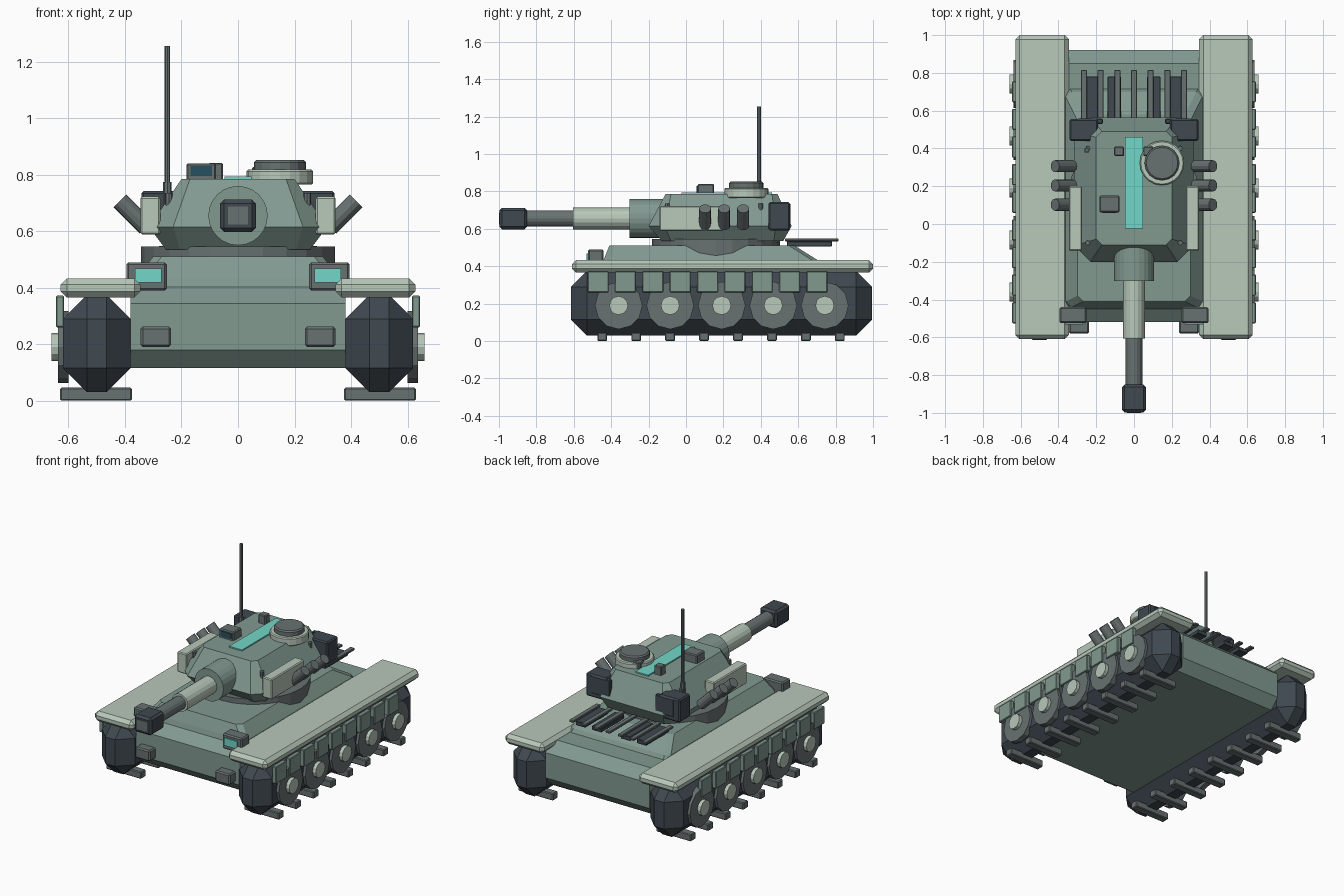
import bpy, bmesh, math
from mathutils import Matrix, Vector

if "Cube" in bpy.data.objects:
    bpy.data.objects.remove(bpy.data.objects["Cube"])


def material(name, rgb):
    m = bpy.data.materials.new(name)
    m.diffuse_color = (*rgb, 1)
    m.use_nodes = True
    m.node_tree.nodes["Principled BSDF"].inputs["Base Color"].default_value = m.diffuse_color
    return m


GREEN = material("armour_green", (.22, .32, .28))
LIGHT = material("pale_green", (.48, .58, .49))
DARK = material("dark_steel", (.05, .065, .08))
GREY = material("mid_grey", (.14, .165, .165))
CYAN = material("cyan_glow", (.17, .68, .58))
GLASS = material("dark_glass", (.02, .08, .115))


def finish(name, bm, mat):
    bmesh.ops.recalc_face_normals(bm, faces=bm.faces[:])
    me = bpy.data.meshes.new(name)
    bm.to_mesh(me)
    bm.free()
    me.materials.append(mat)
    ob = bpy.data.objects.new(name, me)
    bpy.context.collection.objects.link(ob)
    return ob


def box(name, x, y, z, mat, bevel=0.0):
    """Box from (min, max) ranges, with chamfered edges."""
    bm = bmesh.new()
    size = [r[1] - r[0] for r in (x, y, z)]
    mid = [(r[0] + r[1]) / 2 for r in (x, y, z)]
    bmesh.ops.create_cube(bm, size=1, matrix=Matrix.Translation(mid) @ Matrix.Diagonal((*size, 1)))
    if bevel:
        bmesh.ops.bevel(bm, geom=bm.edges[:], offset=bevel, segments=1, affect='EDGES')
    return finish(name, bm, mat)


def rod(name, a, b, r, mat, sides=16, bevel=0.0):
    """Cylinder running from point a to point b."""
    a, b = Vector(a), Vector(b)
    d = b - a
    turn = d.to_track_quat('Z', 'Y').to_matrix().to_4x4()
    bm = bmesh.new()
    bmesh.ops.create_cone(bm, cap_ends=True, segments=sides, radius1=r, radius2=r, depth=d.length,
                          matrix=Matrix.Translation((a + b) / 2) @ turn)
    if bevel:
        rims = [e for f in bm.faces if len(f.verts) > 4 for e in f.edges]
        bmesh.ops.bevel(bm, geom=rims, offset=bevel, segments=1, affect='EDGES')
    return finish(name, bm, mat)


def loft(name, loops, mat):
    """Skin a stack of equal-length loops and cap both ends."""
    bm = bmesh.new()
    rings = [[bm.verts.new(p) for p in loop] for loop in loops]
    n = len(rings[0])
    for lo, hi in zip(rings, rings[1:]):
        for i in range(n):
            bm.faces.new((lo[i], lo[(i + 1) % n], hi[(i + 1) % n], hi[i]))
    bm.faces.new(rings[0][::-1])
    bm.faces.new(rings[-1])
    return finish(name, bm, mat)


def plan(hx, y0, y1, z, c):
    """Rectangle with cut corners at height z."""
    right = [(hx - c, y0), (hx, y0 + c), (hx, y1 - c), (hx - c, y1)]
    return [(x, y, z) for x, y in right] + [(-x, y, z) for x, y in reversed(right)]


def both(x0, x1, s):
    return tuple(sorted((s * x0, s * x1)))


# Hull: side profile pulled across, then sloped upper deck
profile = [(-.46, .115), (-.52, .18), (-.52, .345), (-.44, .41),
           (.85, .41), (.92, .345), (.92, .18), (.86, .115)]
loft("lower_hull", [[(x, y, z) for y, z in profile] for x in (-.38, .38)], GREEN)
loft("upper_hull", [plan(.37, -.45, .72, .40, .03), plan(.36, -.44, .70, .435, .03),
                    plan(.30, -.41, .58, .51, .03)], GREEN)

# Running gear and fittings on each side
for s, side in ((-1, "left"), (1, "right")):
    box(f"track_{side}", both(.38, .62, s), (-.615, .995), (.03, .375), DARK, .085)
    box(f"fender_{side}", both(.345, .628, s), (-.61, 1), (.365, .433), LIGHT, .022)
    for i in range(8):
        y = -.448 + i * .1815
        box(f"track_cleat_{side}_{i}", both(.375, .63, s), (y - .026, y + .026), (0, .046), GREY, .005)
    for i in range(5):
        y = -.36 + i * .2755
        rod(f"wheel_{side}_{i}", (s * .60, y, .19), (s * .637, y, .19), .127, GREY, 12)
        rod(f"wheel_hub_{side}_{i}", (s * .62, y, .19), (s * .66, y, .19), .05, LIGHT, 12)
    for i in range(9):
        y = -.47 + i * .1463
        box(f"skirt_plate_{side}_{i}", both(.615, .645, s), (y - .056, y + .056), (.26, .372), GREEN, .004)

    # Headlights and tow brackets
    box(f"headlight_{side}", both(.252, .395, s), (-.525, -.44), (.39, .49), GREY, .008)
    box(f"headlight_lens_{side}", both(.27, .365, s), (-.532, -.515), (.418, .468), CYAN)
    box(f"tow_bracket_{side}", both(.237, .345, s), (-.58, -.51), (.19, .262), GREY, .008)

    # Turret side armour, stowage and smoke launchers
    box(f"cheek_armour_{side}", both(.275, .345, s), (-.142, .2), (.588, .722), LIGHT, .006)
    box(f"stowage_box_{side}", both(.19, .342, s), (.44, .555), (.592, .742), DARK, .008)
    box(f"stowage_lip_{side}", both(.165, .30, s), (.53, .558), (.62, .735), DARK, .004)
    for i in range(3):
        y = .102 + i * .102
        rod(f"smoke_launcher_{side}_{i}", (s * .325, y, .615), (s * .418, y, .708), .032, GREY, 12)
    for i, y in enumerate((-.1, .4)):
        rod(f"lifting_stud_{side}_{i}", (s * .245, y, .68), (s * .245, y, .735), .013, GREY, 8)

# Turret
rod("turret_ring", (0, .16, .44), (0, .16, .545), .343, GREY, 24)
loft("turret", [plan(.255, -.13, .52, .535, .05), plan(.315, -.2, .565, .615, .085),
                plan(.20, -.11, .49, .785, .03)], GREEN)

# Main gun
rod("mantlet", (0, -.05, .655), (0, -.302, .655), .105, GREEN, 24)
rod("barrel_sleeve", (0, -.28, .655), (0, -.605, .655), .058, LIGHT, 16)
rod("barrel", (0, -.58, .655), (0, -.88, .655), .044, GREY, 16)
box("muzzle_brake", (-.063, .063), (-.997, -.85), (.597, .712), DARK, .014)
box("muzzle_bore", (-.036, .036), (-1, -.98), (.623, .687), GREY)

# Turret roof
rod("cupola_ring", (.148, .323, .765), (.148, .323, .818), .118, LIGHT, 20, .006)
rod("cupola_hatch", (.148, .323, .81), (.148, .323, .852), .092, GREY, 16, .008)
box("roof_light_strip", (-.047, .047), (-.025, .46), (.775, .793), CYAN)
box("sight_housing", (-.183, -.077), (.062, .15), (.775, .84), GREY, .006)
box("sight_glass", (-.168, -.092), (.057, .075), (.795, .83), GLASS)
for i, x in enumerate((-.079, .075)):
    box(f"periscope_{i}", (x - .026, x + .026), (.36, .41), (.775, .842 - .015 * i), GREY, .005)
rod("antenna_base", (-.25, .39, .68), (-.25, .39, .775), .015, GREY, 8)
rod("antenna", (-.25, .39, .74), (-.25, .39, 1.255), .01, GREY, 8)

# Engine deck grille
for i in range(4):
    x = (-.222, -.105, .105, .222)[i]
    box(f"vent_slab_{i}", (x - .035, x + .035), (.54, .78), (.505, .533), DARK, .003)
for i in range(7):
    x = -.265 + i * .0883
    box(f"grille_bar_{i}", (x - .016, x + .016), (.53, .815), (.533, .548), GREY, .003)
